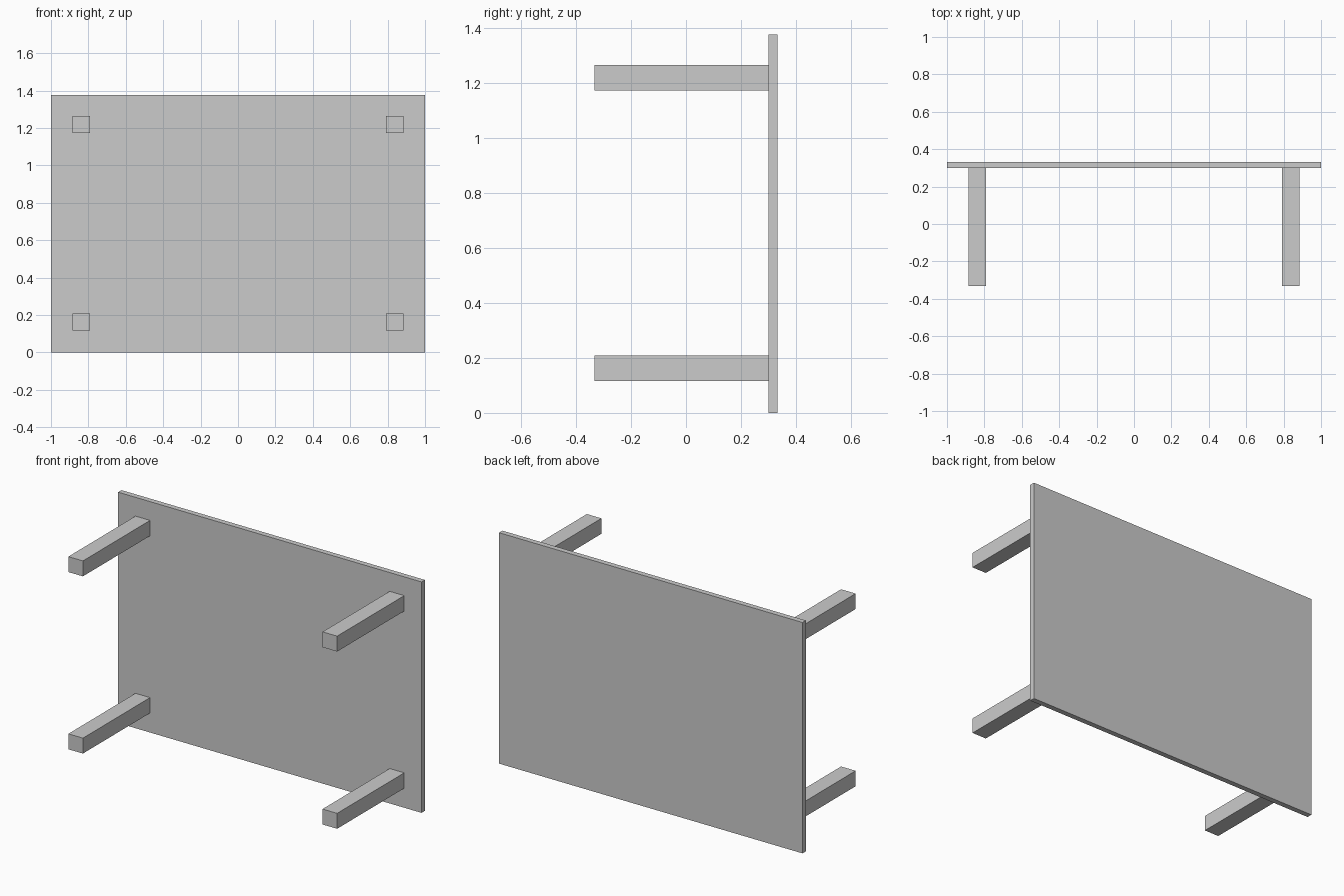
import bpy

if "Cube" in bpy.data.objects:
    bpy.data.objects.remove(bpy.data.objects["Cube"])

HEIGHT = 1.376
TOP_FRONT, BACK = 0.30, 0.332


def box(name, lo, hi):
    """Axis-aligned box between two corners."""
    bpy.ops.mesh.primitive_cube_add(size=1, location=[(a + b) / 2 for a, b in zip(lo, hi)])
    obj = bpy.context.object
    obj.name = name
    obj.scale = [b - a for a, b in zip(lo, hi)]
    bpy.ops.object.transform_apply(location=False, rotation=False, scale=True)
    return obj


# Table top, standing on its long edge
box("table_top", (-1, TOP_FRONT, 0), (1, BACK, HEIGHT))

# Four square legs pointing forward
for side, x in (("left", -0.838), ("right", 0.838)):
    for level, z in (("lower", 0.162), ("upper", 1.218)):
        box(f"{level}_{side}_leg",
            (x - 0.048, -BACK, z - 0.046),
            (x + 0.048, TOP_FRONT, z + 0.046))
